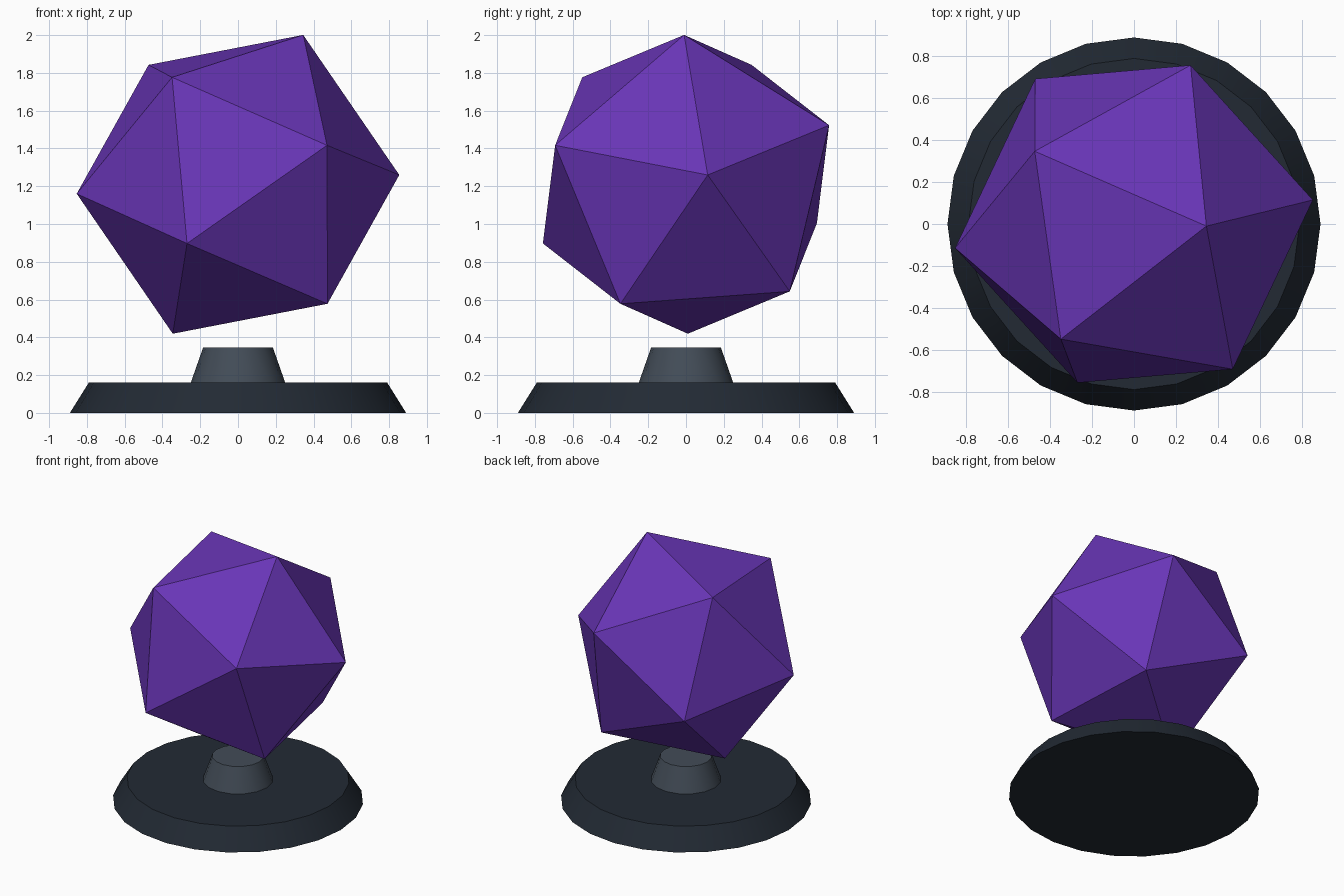
import bpy
from math import radians
from mathutils import Matrix, Vector

if "Cube" in bpy.data.objects:
    bpy.data.objects.remove(bpy.data.objects["Cube"])


def paint(obj, name, rgb):
    mat = bpy.data.materials.new(name)
    mat.diffuse_color = (*rgb, 1)
    mat.use_nodes = True
    mat.node_tree.nodes["Principled BSDF"].inputs["Base Color"].default_value = mat.diffuse_color
    obj.data.materials.append(mat)


def frustum(name, sides, r1, r2, z0, z1, rgb):
    bpy.ops.mesh.primitive_cone_add(vertices=sides, radius1=r1, radius2=r2,
                                    depth=z1 - z0, location=(0, 0, (z0 + z1) / 2))
    obj = bpy.context.object
    obj.name = name
    bpy.ops.object.shade_smooth_by_angle(angle=radians(30))
    paint(obj, name + "_paint", rgb)
    return obj


# Stand: wide bevelled disc and a short tapered post
frustum("base", 24, 0.89, 0.79, 0.0, 0.16, (0.016, 0.023, 0.034))
frustum("post", 16, 0.25, 0.185, 0.16, 0.345, (0.055, 0.072, 0.095))

# Floating gem: icosahedron turned so its top vertex and one neighbour match
top = Vector((0.345, -0.01, 0.79)).normalized()
side = Vector((0.855, 0.115, 0.05))
x_axis = (side - top * side.dot(top)).normalized()
y_axis = top.cross(x_axis)
turn = Matrix((x_axis, y_axis, top)).transposed().to_4x4()

bpy.ops.mesh.primitive_ico_sphere_add(subdivisions=1, radius=0.863)
gem = bpy.context.object
gem.name = "gem"
gem.matrix_world = Matrix.Translation((0, 0, 1.21)) @ turn
paint(gem, "gem_purple", (0.14, 0.036, 0.47))
